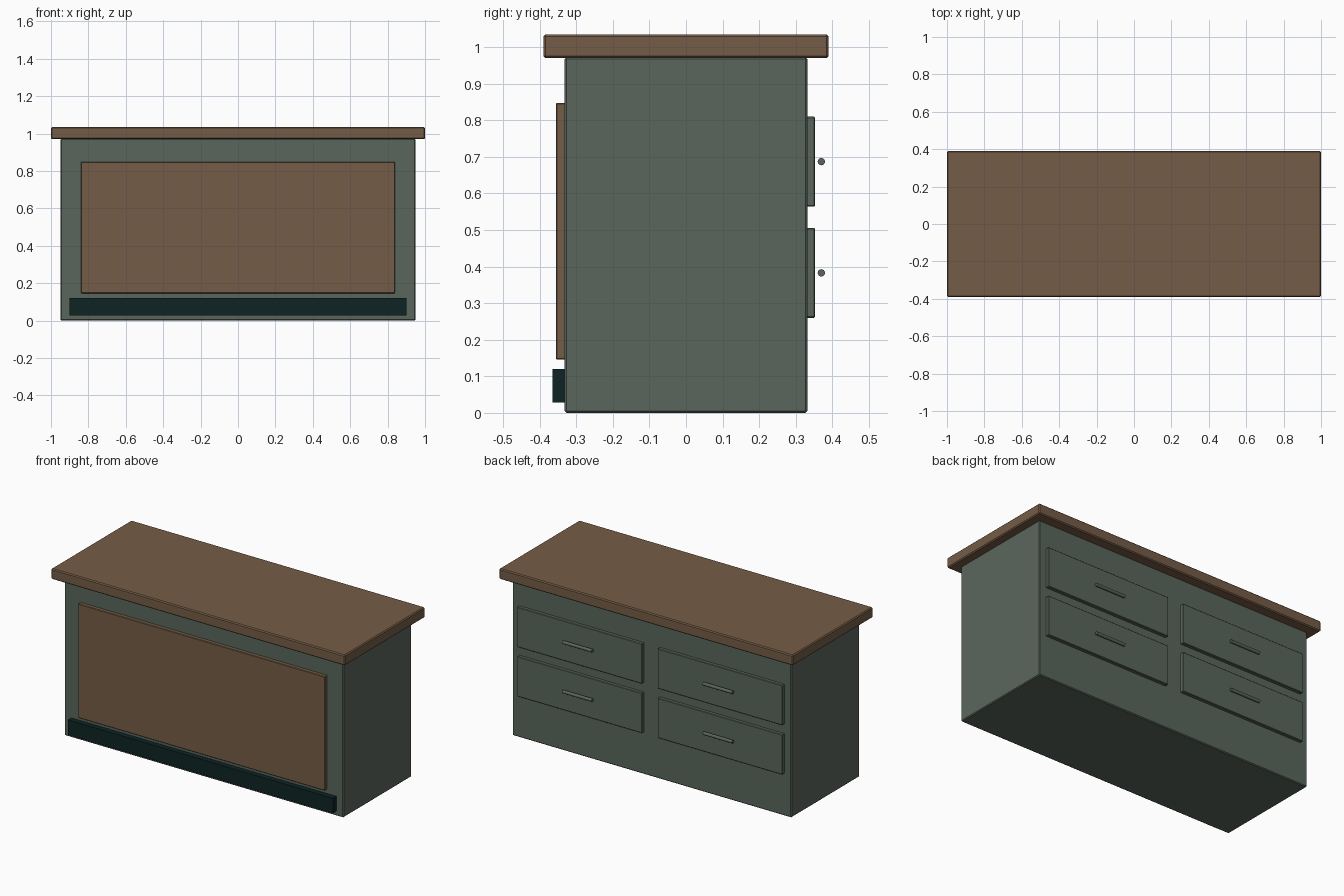
import bpy
import math

if "Cube" in bpy.data.objects:
    bpy.data.objects.remove(bpy.data.objects["Cube"])


def material(name, rgb):
    m = bpy.data.materials.new(name)
    m.diffuse_color = (*rgb, 1.0)
    m.use_nodes = True
    m.node_tree.nodes["Principled BSDF"].inputs["Base Color"].default_value = m.diffuse_color
    return m


WOOD = material("brown wood", (0.178, 0.107, 0.061))
GREEN = material("grey green paint", (0.102, 0.133, 0.109))
DARK = material("dark teal", (0.0045, 0.0176, 0.0176))


def box(name, x, y, z, mat, bevel=0.0):
    """Box from (min, max) ranges, with an optional small edge chamfer."""
    bpy.ops.mesh.primitive_cube_add(size=1)
    ob = bpy.context.object
    ob.name = name
    ob.location = [(a + b) / 2 for a, b in (x, y, z)]
    ob.scale = [b - a for a, b in (x, y, z)]
    bpy.ops.object.transform_apply(location=False, rotation=False, scale=True)
    ob.data.materials.append(mat)
    if bevel:
        mod = ob.modifiers.new("edge chamfer", 'BEVEL')
        mod.width = bevel
        mod.segments = 1
    return ob


# Cabinet, worktop, front panel and kick board
box("cabinet_body", (-0.95, 0.95), (-0.332, 0.332), (0.0, 0.972), GREEN, 0.005)
box("worktop", (-1.0, 1.0), (-0.39, 0.39), (0.97, 1.035), WOOD, 0.006)
box("front_panel", (-0.84, 0.84), (-0.356, -0.32), (0.146, 0.848), WOOD, 0.003)
box("kick_board", (-0.902, 0.902), (-0.365, -0.32), (0.028, 0.12), DARK)

# Back drawers in two columns and two rows, each with a bar handle
for side, cx in (("left", -0.478), ("right", 0.478)):
    for row, cz in (("lower", 0.383), ("upper", 0.687)):
        box(f"{row}_{side}_drawer", (cx - 0.425, cx + 0.425), (0.32, 0.353),
            (cz - 0.123, cz + 0.123), GREEN, 0.003)
        bpy.ops.mesh.primitive_cylinder_add(
            vertices=16, radius=0.01, depth=0.2,
            location=(cx, 0.37, cz), rotation=(0, math.pi / 2, 0))
        handle = bpy.context.object
        handle.name = f"{row}_{side}_handle"
        handle.data.materials.append(GREEN)
        bpy.ops.object.shade_smooth_by_angle()
